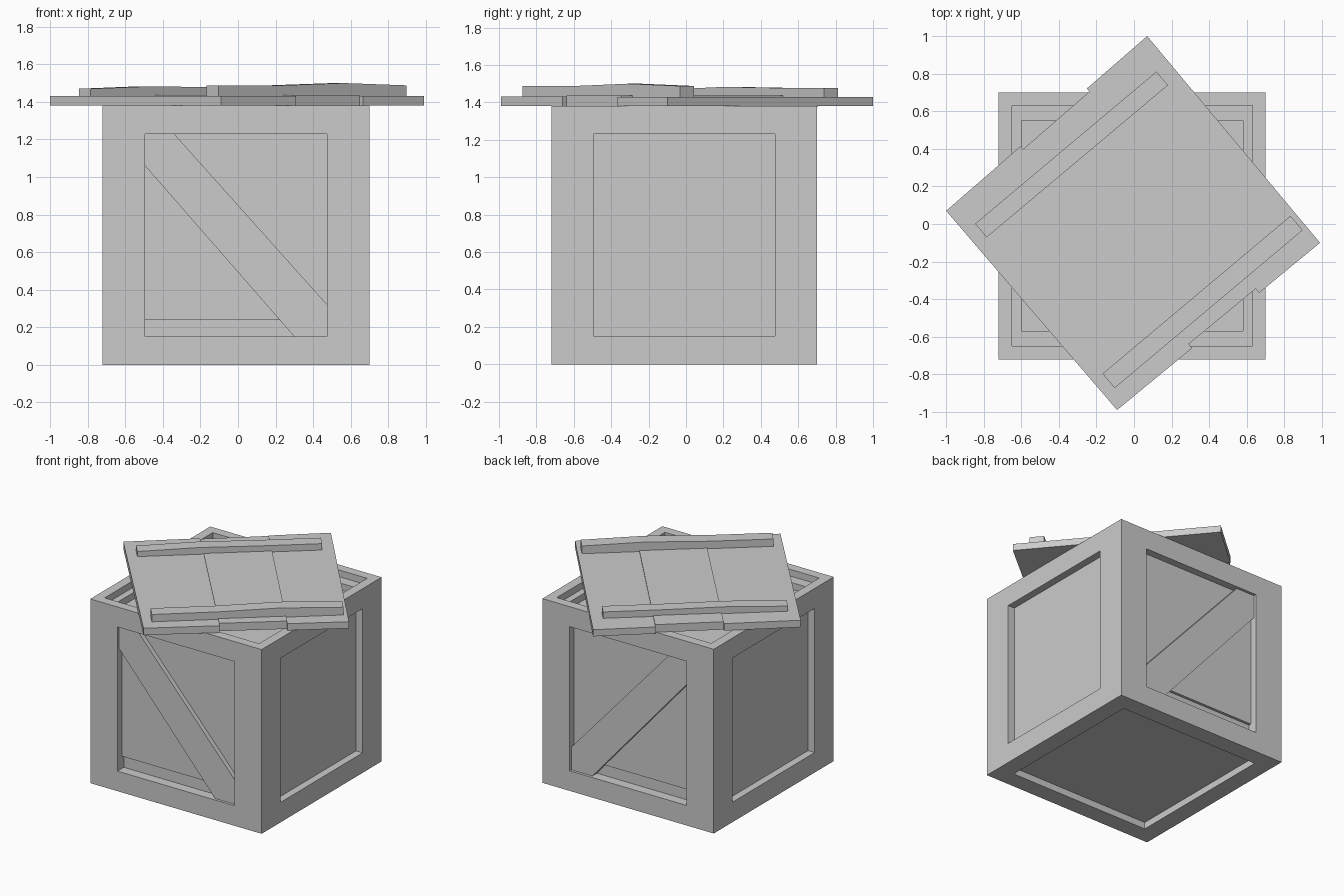
import bpy, bmesh
from math import radians
from mathutils import Vector, Matrix

if "Cube" in bpy.data.objects:
    bpy.data.objects.remove(bpy.data.objects["Cube"])

C = Vector((-0.01, -0.01, 0.69))          # crate centre


def finish(name, bm):
    bmesh.ops.recalc_face_normals(bm, faces=bm.faces)
    me = bpy.data.meshes.new(name)
    bm.to_mesh(me)
    bm.free()
    ob = bpy.data.objects.new(name, me)
    bpy.context.collection.objects.link(ob)
    return ob


def prism(name, pts, offset):
    """Extrude a planar polygon by an offset vector."""
    bm = bmesh.new()
    f = bm.faces.new([bm.verts.new(p) for p in pts])
    ext = bmesh.ops.extrude_face_region(bm, geom=[f])
    vs = [v for v in ext["geom"] if isinstance(v, bmesh.types.BMVert)]
    bmesh.ops.translate(bm, vec=offset, verts=vs)
    # the extrude may keep or drop the start face: close the shell
    bmesh.ops.holes_fill(bm, edges=[e for e in bm.edges if e.is_boundary])
    return finish(name, bm)


def step(bm, f, half, depth):
    """Inset a face to given half sizes and sink it."""
    n, c = f.normal.copy(), f.calc_center_median()
    bmesh.ops.inset_individual(bm, faces=[f], thickness=0.02)
    for v in f.verts:
        rel = v.co - c
        for i in range(3):
            if abs(n[i]) < 0.5:
                v.co[i] = c[i] + (half[i] if rel[i] > 0 else -half[i])
        v.co -= n * depth
    f.normal_update()


def recess(bm, f, half, depth):
    step(bm, f, half, 0)
    step(bm, f, half, depth)


# crate body with framed recesses on every side
bm = bmesh.new()
bmesh.ops.create_cube(bm, size=1)
bmesh.ops.scale(bm, vec=(1.42, 1.42, 1.38), verts=bm.verts)
bmesh.ops.translate(bm, vec=C, verts=bm.verts)
bm.normal_update()
side = (0.485, 0.485, 0.54)
for f in list(bm.faces):
    n = f.normal.copy()
    if n.z > 0.5:                          # two-step open top
        recess(bm, f, (0.64,) * 3, 0.05)
        recess(bm, f, (0.59, 0.56, 0.6), 0.05)
    elif n.z < -0.5:                       # underside
        recess(bm, f, (0.58,) * 3, 0.05)
    else:
        recess(bm, f, side, 0.075 if abs(n.y) > 0.5 else 0.055)
finish("crate_body", bm)

# front and back panels with diagonal braces
panel = [(-0.495, 0.24), (0.475, 0.24), (0.475, 1.23), (-0.495, 1.23)]
brace = [(-0.495, 1.06), (-0.495, 1.23), (-0.34, 1.23),
         (0.475, 0.32), (0.475, 0.15), (0.30, 0.15)]
for label, s in (("front", -1), ("back", 1)):
    for part, pts, d in (("panel", panel, 0.055), ("brace", brace, 0.02)):
        prism(f"{label}_{part}", [(x, C.y + s * (0.71 - 0.075), z) for x, z in pts],
              (0, s * (0.075 - d), 0))

# lid planks, laid askew: u along the battens, v across
A, B, D, E = (Vector(p) for p in ((-0.09, -0.99), (0.99, -0.10), (0.07, 1.0), (-1.0, 0.07)))


def lid(u, v):
    return A.lerp(B, u).lerp(E.lerp(D, u), v)


planks = [(0, 0.37, 0, 1, 1.38, 1.432), (0.37, 0.70, 0.02, 0.985, 1.378, 1.437),
          (0.70, 1, 0, 1, 1.38, 1.43)]
for i, (u0, u1, v0, v1, z0, z1) in enumerate(planks):
    pts = [lid(*q).to_3d() + Vector((0, 0, z0))
           for q in ((u0, v0), (u1, v0), (u1, v1), (u0, v1))]
    prism(f"lid_plank_{i + 1}", pts, (0, 0, z1 - z0))


# lid battens with a slightly bowed top
def batten(name, start, end, width, tops):
    a, b = Vector(start), Vector(end)
    d = (b - a).normalized()
    side = Vector((-d.y, d.x)) * width / 2
    n = len(tops) - 1
    prof = [(0, 1.425), (1, 1.425)] + [(1 - i / n, tops[n - i]) for i in range(n + 1)]
    pts = [(a.lerp(b, t) - side).to_3d() + Vector((0, 0, z)) for t, z in prof]
    prism(name, pts, (side * 2).to_3d())


batten("lid_batten_left", (-0.815, -0.035), (0.15, 0.775), 0.095, (1.47, 1.483, 1.478, 1.478))
batten("lid_batten_right", (-0.135, -0.835), (0.865, 0.005), 0.10, (1.487, 1.488, 1.50, 1.488))
